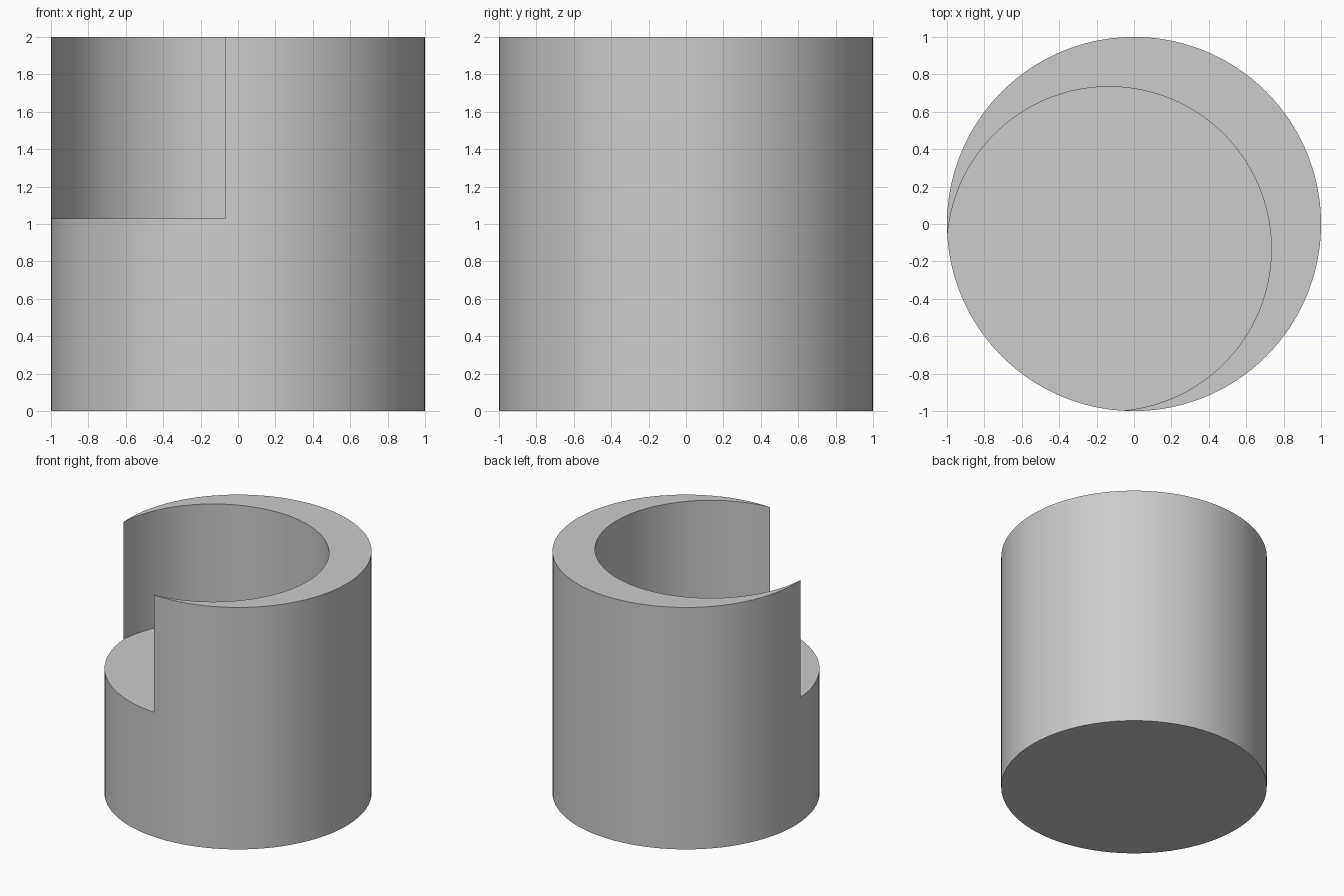
import bpy
import math

cube = bpy.data.objects.get("Cube")
if cube:
    bpy.data.objects.remove(cube, do_unlink=True)

SIDES = 160
HEIGHT = 2.0
FLOOR = 1.03          # height of the pocket floor
POCKET_RADIUS = 0.867
POCKET_OFFSET = -0.133


def cylinder(name, radius, bottom, top, x=0, y=0):
    bpy.ops.mesh.primitive_cylinder_add(
        vertices=SIDES, radius=radius, depth=top - bottom,
        location=(x, y, (bottom + top) / 2))
    obj = bpy.context.object
    obj.name = name
    return obj


# Single grey material
grey = bpy.data.materials.new("light_grey")
grey.use_nodes = True
colour = (0.6, 0.6, 0.6, 1)
grey.diffuse_color = colour
grey.node_tree.nodes["Principled BSDF"].inputs["Base Color"].default_value = colour

# Cylindrical body, and the off-centre pocket that breaks through its side
pocket = cylinder("pocket_cutter", POCKET_RADIUS, FLOOR, HEIGHT + 0.2,
                  POCKET_OFFSET, POCKET_OFFSET)
pocket.hide_render = True
body = cylinder("cylinder_body", 1, 0, HEIGHT)
body.data.materials.append(grey)
pocket.data.materials.append(grey)

cut = body.modifiers.new("pocket", 'BOOLEAN')
cut.operation = 'DIFFERENCE'
cut.solver = 'EXACT'
cut.object = pocket
bpy.ops.object.modifier_apply(modifier=cut.name)
bpy.data.objects.remove(pocket, do_unlink=True)

# Smooth walls with crisp rims
bpy.ops.object.shade_smooth_by_angle(angle=math.radians(25))
